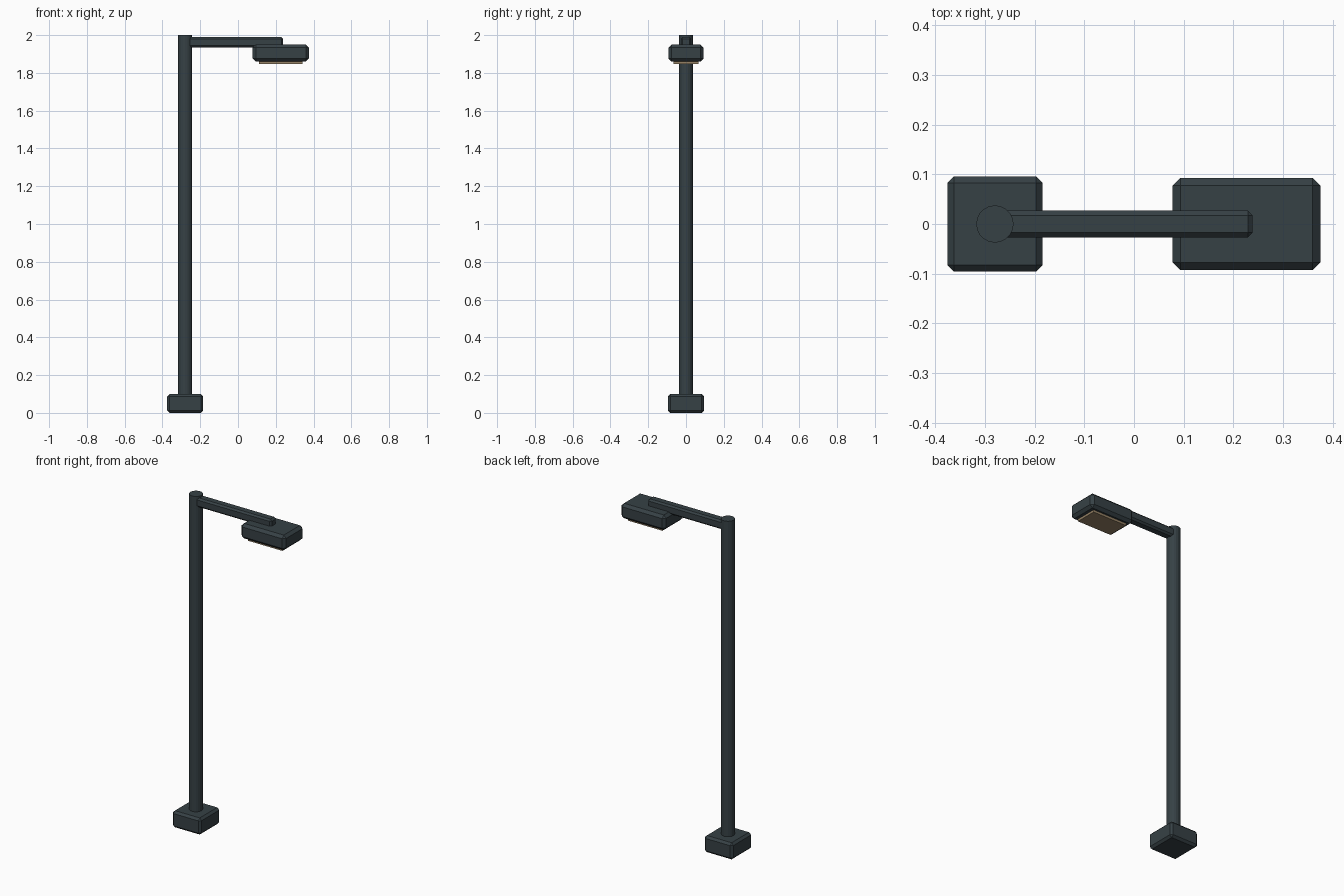
import bpy

if "Cube" in bpy.data.objects:
    bpy.data.objects.remove(bpy.data.objects["Cube"])


def material(name, color):
    m = bpy.data.materials.new(name)
    m.diffuse_color = (*color, 1)
    m.use_nodes = True
    m.node_tree.nodes["Principled BSDF"].inputs["Base Color"].default_value = m.diffuse_color
    return m


metal = material("dark_metal", (0.037, 0.053, 0.06))
glow = material("warm_lens", (0.30, 0.22, 0.13))


def box(name, x, y, z, mat, bevel=0.0):
    """Box from (min, max) ranges with single-segment chamfered edges."""
    bpy.ops.mesh.primitive_cube_add(size=1, location=[(a + b) / 2 for a, b in (x, y, z)])
    o = bpy.context.object
    o.name = name
    o.scale = [b - a for a, b in (x, y, z)]
    bpy.ops.object.transform_apply(location=False, rotation=False, scale=True)
    if bevel:
        mod = o.modifiers.new("chamfer", "BEVEL")
        mod.width = bevel
        mod.segments = 1
    o.data.materials.append(mat)
    return o


# Foot block
box("base", (-0.375, -0.184), (-0.096, 0.096), (0, 0.10), metal, 0.013)

# Round upright
bpy.ops.mesh.primitive_cylinder_add(vertices=20, radius=0.0375, depth=1.95,
                                    location=(-0.28, 0, 1.025))
pole = bpy.context.object
pole.name = "pole"
pole.data.materials.append(metal)

# Horizontal arm resting on the lamp head
box("arm", (-0.28, 0.239), (-0.0275, 0.0275), (1.934, 1.989), metal, 0.01)

# Lamp housing and light panel beneath it
box("lamp_head", (0.078, 0.375), (-0.093, 0.093), (1.86, 1.95), metal, 0.016)
box("light_panel", (0.112, 0.341), (-0.066, 0.066), (1.846, 1.87), glow)
